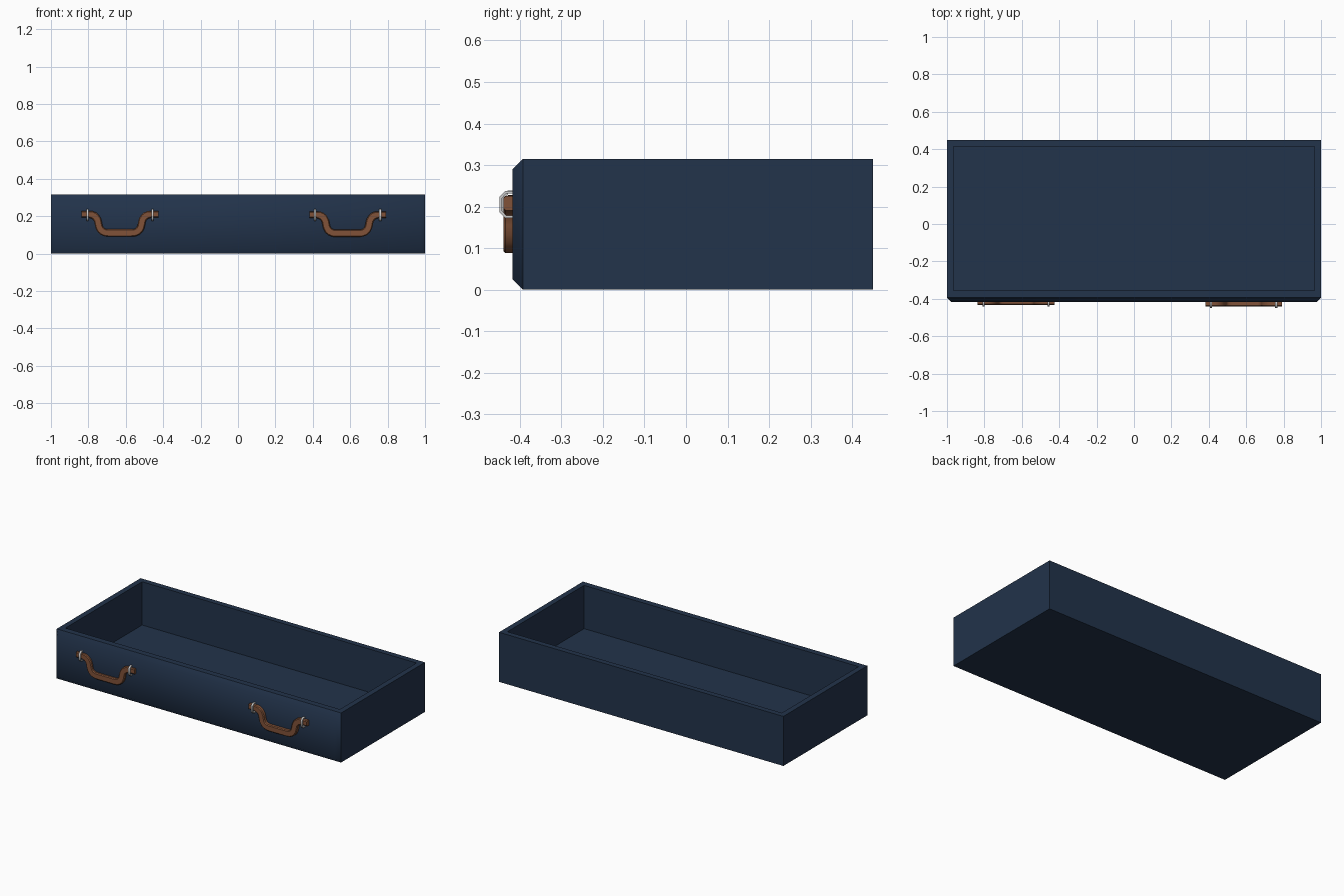
import bpy, bmesh, math
from mathutils import Vector

if "Cube" in bpy.data.objects:
    bpy.data.objects.remove(bpy.data.objects["Cube"])


def material(name, rgb):
    m = bpy.data.materials.new(name)
    m.diffuse_color = (*rgb, 1)
    m.use_nodes = True
    m.node_tree.nodes["Principled BSDF"].inputs["Base Color"].default_value = m.diffuse_color
    return m


NAVY = material("navy_paint", (0.016, 0.033, 0.070))
BROWN = material("brown_leather", (0.22, 0.085, 0.040))
STEEL = material("pale_metal", (0.55, 0.55, 0.55))


def finish(name, bm, mat, smooth=None):
    bmesh.ops.recalc_face_normals(bm, faces=bm.faces)
    me = bpy.data.meshes.new(name)
    bm.to_mesh(me)
    bm.free()
    me.materials.append(mat)
    ob = bpy.data.objects.new(name, me)
    bpy.context.collection.objects.link(ob)
    if smooth:
        bpy.ops.object.select_all(action='DESELECT')
        ob.select_set(True)
        bpy.context.view_layer.objects.active = ob
        bpy.ops.object.shade_smooth_by_angle(angle=math.radians(smooth))
    return ob


def skin(bm, rings, closed=False):
    """Bridge a list of equal-sized point rings; cap the ends if open."""
    vs = [[bm.verts.new(p) for p in r] for r in rings]
    n = len(vs[0])
    for i in range(len(vs) if closed else len(vs) - 1):
        a, b = vs[i], vs[(i + 1) % len(vs)]
        for j in range(n):
            k = (j + 1) % n
            bm.faces.new((a[j], a[k], b[k], b[j]))
    if not closed:
        bm.faces.new(vs[0])
        bm.faces.new(vs[-1])


def rect(x0, x1, y0, y1, z):
    return [(x0, y0, z), (x1, y0, z), (x1, y1, z), (x0, y1, z)]


# open tray: outer walls, rim, inner walls and floor
H = 0.315
bm = bmesh.new()
skin(bm, [rect(-1, 1, -0.393, 0.45, 0), rect(-1, 1, -0.393, 0.45, H),
          rect(-0.965, 0.965, -0.355, 0.415, H),
          rect(-0.965, 0.965, -0.355, 0.415, 0.04)])
finish("drawer_tray", bm, NAVY)

# front panel with chamfered border
bm = bmesh.new()
c = 0.025
skin(bm, [[(s * (1 - i), y, z) for s, z in ((-1, i), (1, i), (1, H - i), (-1, H - i))]
          for y, i in ((-0.393, 0), (-0.418, c))])
finish("front_panel", bm, NAVY, 60)


def rounded(points, r, steps=5):
    """Polyline with its inner corners replaced by smooth bends."""
    out = [Vector(points[0])]
    for a, b, d in zip(points, points[1:], points[2:]):
        a, b, d = Vector(a), Vector(b), Vector(d)
        p, q = b + (a - b).normalized() * r, b + (d - b).normalized() * r
        for i in range(steps + 1):
            t = i / steps
            out.append(p * (1 - t) ** 2 + b * 2 * t * (1 - t) + q * t * t)
    return out + [Vector(points[-1])]


def strap(name, cx, y0, y1, zc):
    half = [(-0.205, 0.0), (-0.122, 0.0), (-0.109, -0.1)]
    path = rounded(half + [(-x, z) for x, z in reversed(half)], 0.048)
    ym, hy, ch = (y0 + y1) / 2, (y1 - y0) / 2, 0.005
    rings = []
    for i, p in enumerate(path):
        t = (path[min(i + 1, len(path) - 1)] - path[max(i - 1, 0)]).normalized()
        n = Vector((-t.y, t.x))
        w = 0.017 if abs(p.x) > 0.16 else 0.020
        sec = [(w, -hy + ch), (w, hy - ch), (w - ch, hy), (-w + ch, hy),
               (-w, hy - ch), (-w, -hy + ch), (-w + ch, -hy), (w - ch, -hy)]
        rings.append([(cx + p.x + n.x * u, ym + v, zc + p.y + n.y * u) for u, v in sec])
    bm = bmesh.new()
    skin(bm, rings)
    finish(name, bm, BROWN, 40)


def clip(name, cx, y0, y1, zc):
    """Wire loop with clipped corners around the strap end."""
    ym, hy, hz, ch = (y0 + y1) / 2, (y1 - y0) / 2, 0.032, 0.013
    loop = [(hy, hz - ch), (hy - ch, hz), (ch - hy, hz), (-hy, hz - ch),
            (-hy, ch - hz), (ch - hy, -hz), (hy - ch, -hz), (hy, ch - hz)]
    rings = []
    for u, v in loop:
        ku, kv = 1 - 0.006 / hy, 1 - 0.006 / hz
        rings.append([(cx - 0.006, ym + u, zc + v), (cx + 0.006, ym + u, zc + v),
                      (cx + 0.006, ym + u * ku, zc + v * kv),
                      (cx - 0.006, ym + u * ku, zc + v * kv)])
    bm = bmesh.new()
    skin(bm, rings, closed=True)
    finish(name, bm, STEEL, 50)


# two strap handles, each held by a pair of wire clips
for side, cx, dy, zc in (("left", -0.631, 0.007, 0.210), ("right", 0.586, 0, 0.208)):
    strap(side + "_handle", cx, -0.440 + dy, -0.408 + dy, zc)
    for end, dx in (("outer", -0.174), ("inner", 0.174)):
        clip(f"{side}_handle_{end}_clip", cx + dx, -0.449 + dy, -0.400 + dy, zc - 0.003)
